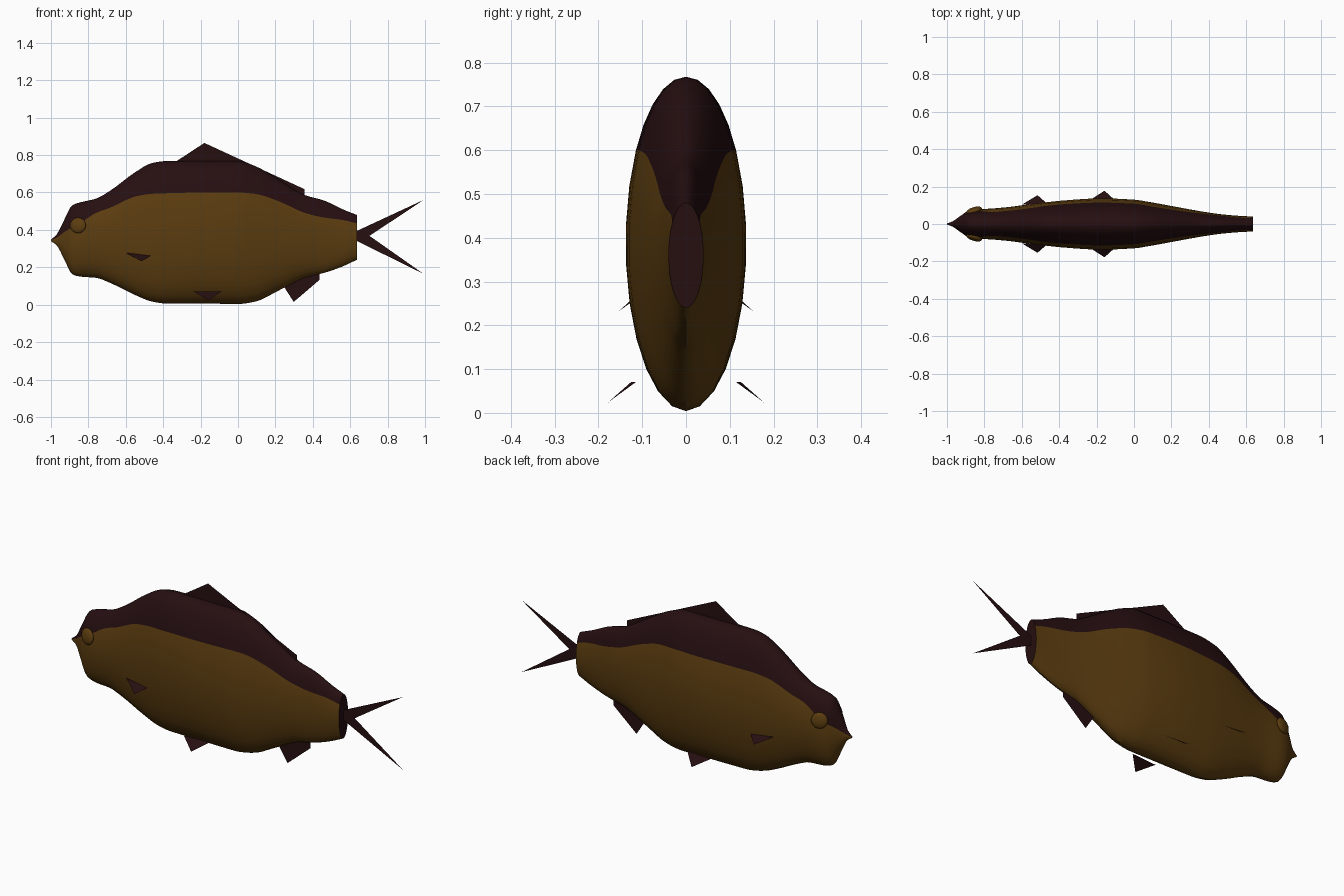
import bpy, bmesh, math
from mathutils import Vector

if "Cube" in bpy.data.objects:
    bpy.data.objects.remove(bpy.data.objects["Cube"])


def material(name, rgb):
    m = bpy.data.materials.new(name)
    m.diffuse_color = (*rgb, 1)
    m.use_nodes = True
    m.node_tree.nodes["Principled BSDF"].inputs["Base Color"].default_value = m.diffuse_color
    return m


GOLD = material("golden_brown", (0.105, 0.046, 0.005))
DARK = material("dark_maroon", (0.019, 0.0045, 0.0053))

# Body stations: x, top z, bottom z, half width, z where the dark back begins
STATIONS = [
    (-1.0, .348, .340, .003, .345),
    (-.97, .375, .318, .014, .358),
    (-.93, .452, .245, .042, .388),
    (-.885, .532, .162, .070, .415),
    (-.84, .548, .150, .079, .440),
    (-.76, .567, .144, .083, .490),
    (-.68, .612, .115, .090, .520),
    (-.55, .708, .052, .107, .578),
    (-.46, .757, .017, .118, .593),
    (-.38, .768, .006, .126, .596),
    (-.18, .768, .006, .138, .600),
    (0.0, .768, .004, .131, .600),
    (.09, .742, .016, .117, .593),
    (.22, .668, .077, .093, .552),
    (.36, .585, .146, .068, .490),
    (.46, .557, .170, .053, .466),
    (.56, .510, .205, .044, .453),
    (.635, .480, .240, .040, .435),
]


def smooth_rows(rows, steps):
    """Cubic interpolation through the stations, limited to avoid overshoot."""
    def tangent(i, k):
        if i in (0, len(rows) - 1):
            a, b = (rows[0], rows[1]) if i == 0 else (rows[-2], rows[-1])
            return (b[k] - a[k]) / (b[0] - a[0])
        p, q, r = rows[i - 1:i + 2]
        s, t = (q[k] - p[k]) / (q[0] - p[0]), (r[k] - q[k]) / (r[0] - q[0])
        return 2 * s * t / (s + t) if s * t > 0 else 0

    out = []
    for i in range(len(rows) - 1):
        a, b = rows[i], rows[i + 1]
        d = b[0] - a[0]
        for j in range(steps):
            u = j / steps
            row = [a[0] + u * d]
            for k in range(1, 5):
                row.append((2*u**3 - 3*u*u + 1) * a[k] + (u**3 - 2*u*u + u) * d * tangent(i, k)
                           + (3*u*u - 2*u**3) * b[k] + (u**3 - u*u) * d * tangent(i + 1, k))
            out.append(row)
    return out + [list(rows[-1])]


def finish(name, bm, mats):
    mesh = bpy.data.meshes.new(name)
    bm.to_mesh(mesh)
    bm.free()
    for m in mats:
        mesh.materials.append(m)
    ob = bpy.data.objects.new(name, mesh)
    bpy.context.collection.objects.link(ob)
    return ob


def shade(ob):
    bpy.ops.object.select_all(action='DESELECT')
    ob.select_set(True)
    bpy.context.view_layer.objects.active = ob
    bpy.ops.object.shade_smooth_by_angle(angle=math.radians(40))


# Body: elliptical rings whose vertices follow the colour boundary
UP, LOW = 10, 18
bm = bmesh.new()
rings = []
for x, top, bot, half, split in smooth_rows(STATIONS, 4):
    mid, h = (top + bot) / 2, (top - bot) / 2
    a = math.asin(max(-.95, min(.95, (split - mid) / h)))
    angles = [a + (math.pi - 2 * a) * i / UP for i in range(UP)]
    angles += [math.pi - a + (math.pi + 2 * a) * i / LOW for i in range(LOW)]
    rings.append([bm.verts.new((x, half * math.cos(t), mid + h * math.sin(t))) for t in angles])
n = UP + LOW
for r, s in zip(rings, rings[1:]):
    for i in range(n):
        j = (i + 1) % n
        f = bm.faces.new((r[i], r[j], s[j], s[i]))
        f.material_index = 1 if i < UP else 0
bm.faces.new(rings[0])
bm.faces.new(rings[-1]).material_index = 1
bmesh.ops.recalc_face_normals(bm, faces=bm.faces[:])
shade(finish("body", bm, [GOLD, DARK]))

# Eyes: flattened domes set on the head
for side, label in ((-1, "right"), (1, "left")):
    bm = bmesh.new()
    bmesh.ops.create_uvsphere(bm, u_segments=20, v_segments=12, radius=1)
    for v in bm.verts:
        v.co = Vector((v.co.x * .042, v.co.z * .017, v.co.y * .042))
        v.co.y += .073 - .12 * v.co.z + .25 * v.co.x
        v.co = Vector((v.co.x - .855, v.co.y * side, v.co.z + .424))
    bmesh.ops.recalc_face_normals(bm, faces=bm.faces[:])
    shade(finish(label + "_eye", bm, [GOLD]))


# Fins: flat sheets
def fin(name, points):
    bm = bmesh.new()
    bm.faces.new([bm.verts.new(p) for p in points])
    bmesh.ops.triangulate(bm, faces=bm.faces[:])
    finish(name, bm, [DARK])


def middle_fin(name, outline):
    fin(name, [(x, 0, z) for x, z in outline])


middle_fin("dorsal_fin", [(-.34, .76), (.355, .57), (.355, .618), (-.18, .865)])
middle_fin("anal_fin", [(.24, .105), (.298, .015), (.437, .134), (.437, .18)])
middle_fin("tail_fin_upper", [(.60, .368), (.703, .368), (.992, .56), (.60, .378)])
middle_fin("tail_fin_lower", [(.60, .358), (.992, .165), (.703, .368), (.60, .368)])

for side, label in ((-1, "right"), (1, "left")):
    fin(label + "_pectoral_fin",
        [(-.60, side * .103, .278), (-.516, side * .154, .232), (-.468, side * .112, .262)])
    fin(label + "_pelvic_fin",
        [(-.238, side * .126, .070), (-.158, side * .178, .024), (-.088, side * .115, .070)])
